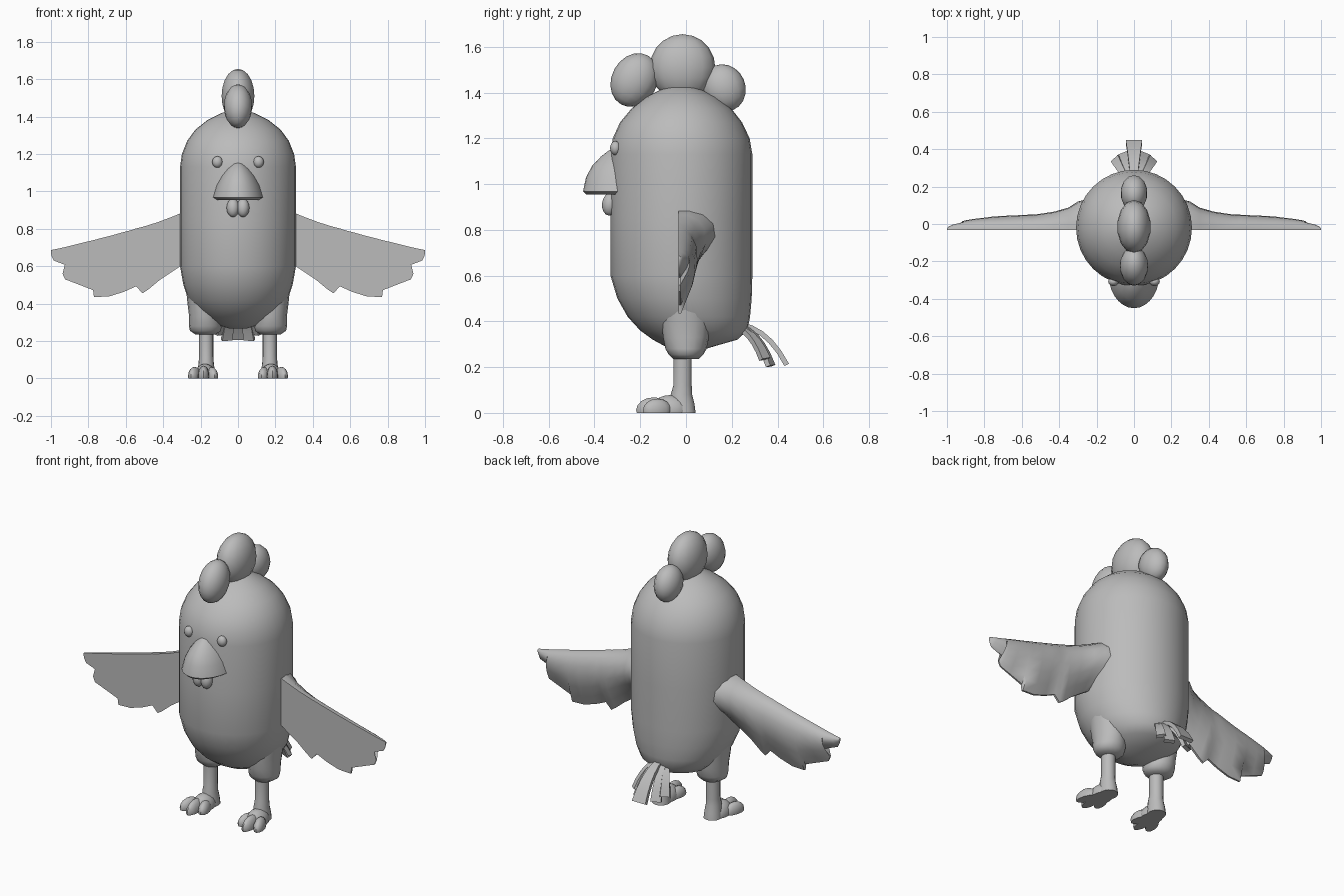
import bpy, bmesh, math
from mathutils import Vector, Matrix

if "Cube" in bpy.data.objects:
    bpy.data.objects.remove(bpy.data.objects["Cube"])

grey = bpy.data.materials.new("plain grey")
grey.diffuse_color = (0.5, 0.5, 0.5, 1)
grey.use_nodes = True
grey.node_tree.nodes["Principled BSDF"].inputs["Base Color"].default_value = grey.diffuse_color


def finish(bm, name, angle=50):
    bmesh.ops.recalc_face_normals(bm, faces=bm.faces)
    me = bpy.data.meshes.new(name)
    bm.to_mesh(me)
    bm.free()
    me.materials.append(grey)
    me.shade_smooth()
    me.set_sharp_from_angle(angle=math.radians(angle))
    ob = bpy.data.objects.new(name, me)
    bpy.context.collection.objects.link(ob)
    return ob


def loft(name, rings, angle=50):
    """Skin closed rings of equal length and cap both ends."""
    bm = bmesh.new()
    rows = [[bm.verts.new(p) for p in r] for r in rings]
    n = len(rows[0])
    for a, b in zip(rows, rows[1:]):
        for i in range(n):
            j = (i + 1) % n
            bm.faces.new((a[i], a[j], b[j], b[i]))
    bm.faces.new(rows[0][::-1])
    bm.faces.new(rows[-1])
    return finish(bm, name, angle)


def oval(cx, cy, z, rx, ry, n=24):
    return [(cx + rx * math.cos(2 * math.pi * i / n),
             cy + ry * math.sin(2 * math.pi * i / n), z) for i in range(n)]


def ellipsoid(name, loc, radii, tilt=0, spin=0, u=16, v=10, floor=False):
    bm = bmesh.new()
    m = (Matrix.Translation(loc) @ Matrix.Rotation(spin, 4, 'Z')
         @ Matrix.Rotation(tilt, 4, 'X') @ Matrix.Diagonal((*radii, 1)))
    bmesh.ops.create_uvsphere(bm, u_segments=u, v_segments=v, radius=1, matrix=m)
    if floor:  # flat sole
        cut = bmesh.ops.bisect_plane(bm, geom=bm.verts[:] + bm.edges[:] + bm.faces[:],
                                     plane_co=(0, 0, 0), plane_no=(0, 0, 1), clear_inner=True)
        bmesh.ops.holes_fill(bm, edges=[e for e in bm.edges if e.is_boundary])
    return finish(bm, name)


# Body: z, front y, back y, half width
body = [(.268, -.04, .05, .05), (.29, -.09, .12, .12), (.32, -.145, .225, .18),
        (.36, -.2, .268, .225), (.42, -.255, .28, .265), (.5, -.3, .287, .292),
        (.6, -.33, .29, .31), (.85, -.33, .29, .31), (1.13, -.33, .29, .31),
        (1.2, -.32, .278, .3), (1.27, -.288, .245, .272), (1.33, -.238, .198, .228),
        (1.38, -.175, .135, .165), (1.42, -.095, .055, .085), (1.435, -.03, -.01, .012)]
loft("body", [oval(0, (f + b) / 2, z, w, (b - f) / 2, 32) for z, f, b, w in body])

# Comb lobes
ellipsoid("comb_front", (0, -.225, 1.455), (.076, .1, .122), tilt=-.5, u=14)
ellipsoid("comb_middle", (0, -.015, 1.51), (.09, .143, .145), u=14)
ellipsoid("comb_back", (0, .165, 1.42), (.072, .095, .105), tilt=.4, u=14)

# Beak: z, half width, depth in front of its rear plane
beak = [(.955, .115, .165), (.968, .135, .178), (1.03, .117, .165), (1.08, .092, .138),
        (1.12, .064, .1), (1.147, .036, .065), (1.16, .01, .035)]
loft("beak", [[(w * math.cos(t * math.pi / 14), -.272 - d * math.sin(t * math.pi / 14), z)
               for t in range(15)] for z, w, d in beak])

# Wing columns: top x, top z, bottom x, bottom z, thickness
wing = [(.22, .9, .22, .6, .17), (.3, .886, .3, .605, .15), (.35, .865, .35, .572, .118),
        (.43, .835, .42, .525, .096), (.51, .81, .48, .475, .085), (.55, .8, .51, .455, .08),
        (.57, .793, .545, .492, .08), (.62, .78, .61, .463, .077), (.68, .763, .69, .438, .074),
        (.74, .748, .77, .435, .07), (.77, .74, .775, .472, .067), (.84, .723, .86, .505, .058),
        (.88, .713, .925, .53, .05), (.9, .708, .938, .56, .046), (.92, .703, .885, .592, .042),
        (.96, .694, .985, .63, .026), (.99, .688, .997, .655, .014), (1, .685, 1, .67, .008)]
# Position across the wing and fraction of the thickness
section = [(0, .3), (.08, .7), (.22, .95), (.42, 1), (.62, .8), (.82, .45), (1, .12)]

# Toes: offset x, y, length, height
toes = [(-.036, -.115, .062, .06, .25), (.008, -.14, .078, .068, 0), (.056, -.125, .066, .062, -.3)]

for s, side in ((1, "right"), (-1, "left")):
    # Wing
    rings = []
    for tx, tz, bx, bz, th in wing:
        pts = [(tx + (bx - tx) * t, -.03 + th * k, tz + (bz - tz) * t) for t, k in section]
        pts += [(tx + (bx - tx) * t, -.032, tz + (bz - tz) * t) for t, _ in section[::-1]]
        rings.append([(s * x, y, z) for x, y, z in pts])
    loft("wing_" + side, rings, 45)

    # Thigh and leg
    thigh = [(.5, .19, .09, .11), (.4, .183, .087, .108), (.33, .177, .084, .1),
             (.28, .175, .087, .09), (.255, .174, .083, .076), (.235, .172, .055, .055)]
    loft("thigh_" + side, [oval(s * x, 0, z, rx, ry, 16) for z, x, rx, ry in thigh], 60)
    leg = [(.25, -.015, .038, .04), (.12, -.015, .038, .04), (.08, -.02, .041, .047),
           (.04, -.015, .046, .052), (0, -.012, .05, .054)]
    loft("leg_" + side, [oval(s * .17, y, z, rx, ry, 16) for z, y, rx, ry in leg])

    # Foot
    ellipsoid("instep_" + side, (s * .176, -.07, .01), (.058, .085, .068), floor=True)
    for i, (x, y, length, h, a) in enumerate(toes):
        ellipsoid(f"toe_{i + 1}_{side}", (s * (.176 + x), y, .012), (.031, length, h - .012),
                  spin=-s * a, u=12, v=8, floor=True)

    # Eye and wattle
    ellipsoid("eye_" + side, (s * .11, -.308, 1.157), (.028, .024, .031), u=12, v=8)
    ellipsoid("wattle_" + side, (s * .027, -.333, .912), (.034, .034, .05), tilt=-.1, u=12, v=8)


def feather(name, base, mid, tip, w0, w1, lean):
    """Flat curved blade that widens to a blunt end."""
    a, b, c = Vector(base), Vector(mid), Vector(tip)
    rings = []
    for i in range(6):
        t = i / 5
        p = a * (1 - t) ** 2 + b * 2 * t * (1 - t) + c * t * t
        d = ((b - a) * (1 - t) + (c - b) * t).normalized()
        across = Vector((math.cos(lean), -math.sin(lean), 0))
        across = (across - d * across.dot(d)).normalized()
        up = across.cross(d) * .011
        w = across * (w0 + (w1 - w0) * t)
        rings.append([p - w - up, p + w - up, p + w + up, p - w + up])
    loft(name, rings, 35)


# Tail feathers
feather("tail_centre", (0, .24, .385), (0, .36, .365), (0, .44, .21), .018, .044, 0)
for s, side in ((1, "right"), (-1, "left")):
    feather("tail_inner_" + side, (s * .02, .24, .38), (s * .045, .32, .345),
            (s * .06, .37, .205), .016, .03, s * .4)
    feather("tail_outer_" + side, (s * .035, .235, .37), (s * .075, .3, .345),
            (s * .098, .345, .235), .014, .026, s * .8)
